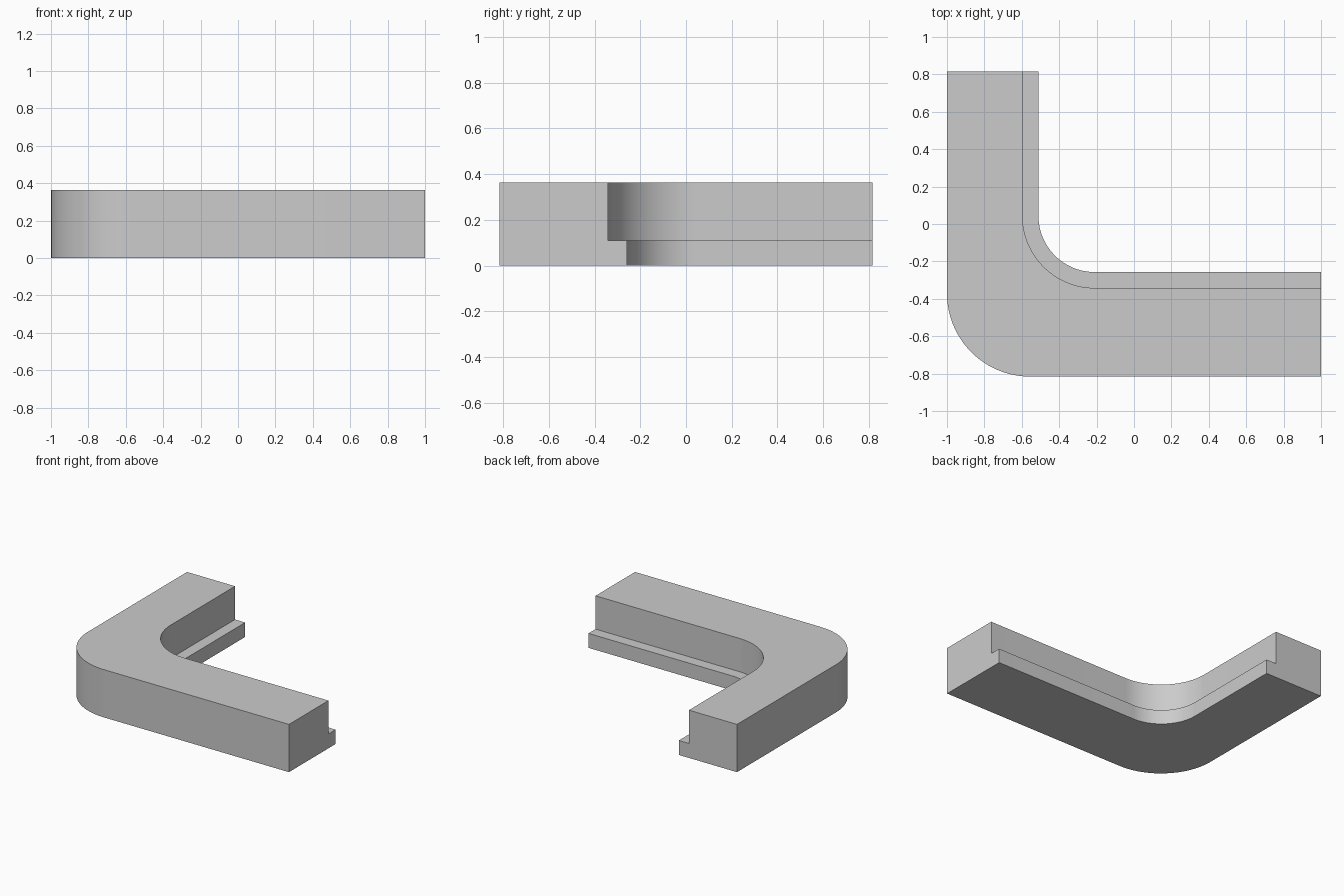
import bpy
import bmesh
import math

if "Cube" in bpy.data.objects:
    bpy.data.objects.remove(bpy.data.objects["Cube"], do_unlink=True)

# Overall sizes
END_X, END_Y = 1.0, 0.816
HEIGHT, LEDGE = 0.363, 0.11
ARC_STEPS = 24


def corner_path(x, y, radius):
    """Plan line: back end, rounded corner at (x, y), right end."""
    cx, cy = x + radius, y + radius
    points = [(x, END_Y)]
    for i in range(ARC_STEPS + 1):
        a = math.pi + math.pi / 2 * i / ARC_STEPS
        points.append((cx + radius * math.cos(a), cy + radius * math.sin(a)))
    points.append((END_X, y))
    return points


# Plan lines of the outer wall, the inner wall and the lip edge
outer = corner_path(-END_X, -END_Y, 0.445)
inner = corner_path(-0.596, -0.342, 0.386)
lip = corner_path(-0.511, -0.257, 0.301)

# Loft the stepped cross-section around the corner
rails = [(outer, 0), (outer, HEIGHT), (inner, HEIGHT),
         (inner, LEDGE), (lip, LEDGE), (lip, 0)]
bm = bmesh.new()
sections = [[bm.verts.new((*path[i], z)) for path, z in rails]
            for i in range(len(outer))]
for a, b in zip(sections, sections[1:]):
    for k in range(len(rails)):
        n = (k + 1) % len(rails)
        bm.faces.new((a[k], a[n], b[n], b[k]))
bm.faces.new(sections[0])
bm.faces.new(sections[-1])
bmesh.ops.recalc_face_normals(bm, faces=bm.faces)

mesh = bpy.data.meshes.new("corner_trim")
bm.to_mesh(mesh)
bm.free()
trim = bpy.data.objects.new("corner_trim", mesh)
bpy.context.collection.objects.link(trim)

# Plain grey material
grey = bpy.data.materials.new("light_grey")
grey.use_nodes = True
colour = (0.6, 0.6, 0.6, 1)
grey.diffuse_color = colour
grey.node_tree.nodes["Principled BSDF"].inputs["Base Color"].default_value = colour
mesh.materials.append(grey)

# Smooth the rounded walls, keep the edges sharp
bpy.ops.object.select_all(action="DESELECT")
trim.select_set(True)
bpy.context.view_layer.objects.active = trim
bpy.ops.object.shade_smooth_by_angle(angle=math.radians(30))
